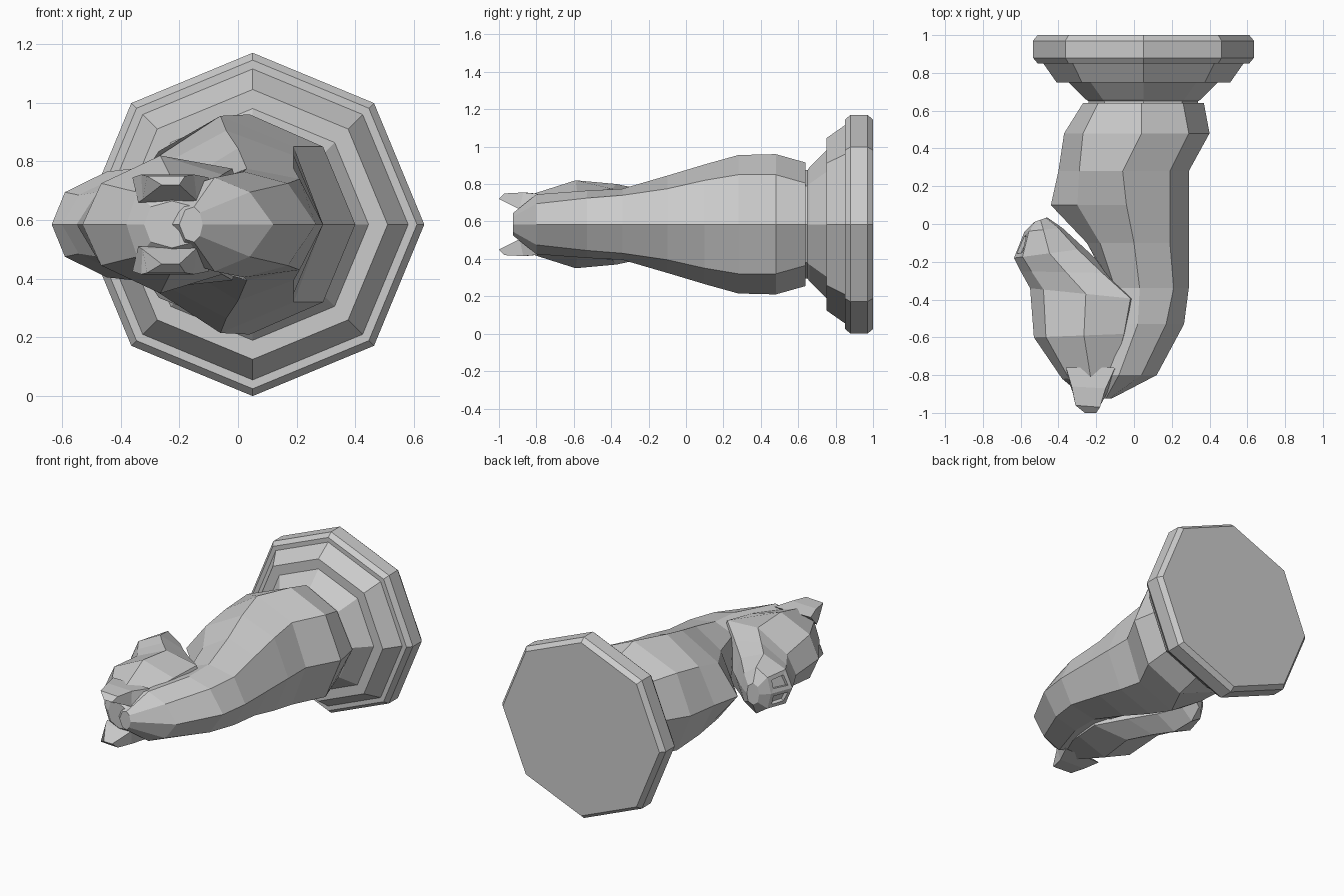
import bpy, bmesh, math

if "Cube" in bpy.data.objects:
    bpy.data.objects.remove(bpy.data.objects["Cube"])

CX, CZ = 0.05, 0.585      # base axis and mirror plane height


def finish(bm, name):
    bmesh.ops.recalc_face_normals(bm, faces=bm.faces)
    me = bpy.data.meshes.new(name)
    bm.to_mesh(me)
    bm.free()
    ob = bpy.data.objects.new(name, me)
    bpy.context.collection.objects.link(ob)
    return ob


def loft(bm, rings):
    rows = [[bm.verts.new(p) for p in r] for r in rings]
    n = len(rows[0])
    faces = []
    for a, b in zip(rows, rows[1:]):
        faces.append([bm.faces.new((a[i], a[(i + 1) % n], b[(i + 1) % n], b[i]))
                      for i in range(n)])
    bm.faces.new(rows[0])
    bm.faces.new(rows[-1][::-1])
    return faces


def mirrored(half):
    # half ring: (x, y, half width), first and last on the mirror plane
    return ([(x, y, CZ + w) for x, y, w in half] +
            [(x, y, CZ - w) for x, y, w in half[-2:0:-1]])


# Stepped octagonal base, turned around the y axis
profile = [(1.0, .56), (.97, .585), (.88, .585), (.85, .56), (.85, .53),
           (.75, .46), (.75, .395), (.66, .305), (.65, .29), (.63, .29)]
bm = bmesh.new()
loft(bm, [[(CX + r * math.cos(k * math.pi / 4), y, CZ + r * math.sin(k * math.pi / 4))
           for k in range(8)] for y, r in profile])
finish(bm, "base")

# Neck: y, five x positions chest to mane, three half widths
neck = [
    (.64, -.27, -.19, .04, .26, .37, .23, .33, .22),
    (.48, -.37, -.27, .04, .29, .40, .25, .375, .265),
    (.28, -.40, -.29, -.06, .19, .29, .22, .37, .265),
    (.10, -.44, -.30, -.04, .19, .29, .18, .32, .235),
    (-.10, -.25, -.18, .00, .19, .29, .15, .26, .19),
    (-.34, -.12, -.10, .03, .21, .29, .14, .19, .155),
    (-.53, -.20, -.15, .02, .17, .265, .14, .18, .14),
    (-.80, -.30, -.20, -.08, .04, .12, .12, .16, .11),
    (-.925, -.20, -.18, -.15, -.13, -.12, .05, .06, .04),
]
bm = bmesh.new()
loft(bm, [mirrored([(x, y, w) for x, w in zip(xs, (0, *ws, 0))])
          for y, *v in neck for xs, ws in [(v[:5], v[5:])]])
finish(bm, "neck")

# Head: front point, back point, three half widths
head = [
    (-.32, -.87, -.13, -.92, .06, .08, .06),
    (-.38, -.82, -.08, -.80, .11, .165, .13),
    (-.53, -.60, .00, -.58, .14, .235, .17),
    (-.55, -.34, .04, -.40, .11, .215, .19),
    (-.60, -.25, -.12, -.26, .10, .19, .15),
    (-.635, -.18, -.26, -.13, .11, .18, .12),
    (-.58, -.04, -.38, -.02, .10, .15, .09),
    (-.53, .01, -.46, .035, .05, .07, .05),
]
bm = bmesh.new()
rings = []
for fx, fy, bx, by, *ws in head:
    rings.append(mirrored([(fx + (bx - fx) * t, fy + (by - fy) * t, w)
                           for t, w in zip((0, .12, .5, .9, 1), (0, *ws, 0))]))
strips = loft(bm, rings)
bmesh.ops.recalc_face_normals(bm, faces=bm.faces)
# Nostrils pressed into the muzzle
nostrils = [strips[5][0], strips[5][7]]
bmesh.ops.inset_individual(bm, faces=nostrils, thickness=.035)
bmesh.ops.inset_individual(bm, faces=nostrils, thickness=.004, depth=-.02)
finish(bm, "head")

# Pair of ears
base = [(-.36, -.76, .16), (-.10, -.76, .16), (-.12, -.87, .07), (-.34, -.85, .075)]
mid = [(-.33, -.86, .17), (-.15, -.87, .17), (-.14, -.89, .08), (-.325, -.89, .085)]
tip = [(-.31, -.96, .165), (-.18, -.97, .165), (-.20, -1.0, .135), (-.26, -1.0, .135)]
for side, s in (("left", 1), ("right", -1)):
    bm = bmesh.new()
    loft(bm, [[(x, y, CZ + s * w) for x, y, w in r] for r in (base, mid, tip)])
    finish(bm, "ear_" + side)
